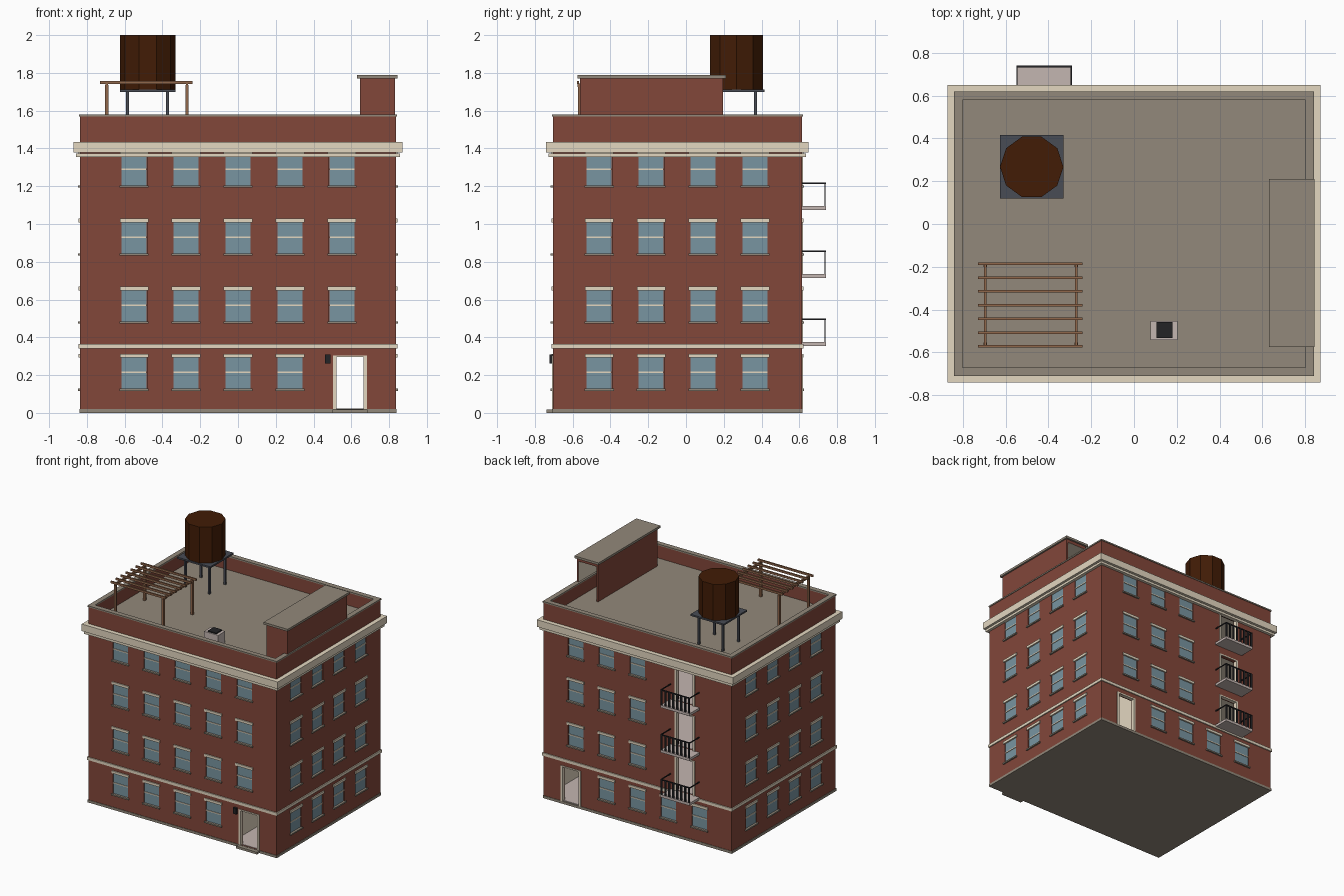
import bpy
import bmesh
from math import radians
from mathutils import Matrix

cube = bpy.data.objects.get("Cube")
if cube:
    bpy.data.objects.remove(cube, do_unlink=True)


def material(name, r, g, b):
    m = bpy.data.materials.new(name)
    m.use_nodes = True
    m.diffuse_color = (r, g, b, 1)
    m.node_tree.nodes["Principled BSDF"].inputs["Base Color"].default_value = (r, g, b, 1)
    return m


BRICK = material("brick", .225, .063, .042)
CREAM = material("cream stone", .77, .68, .53)
GREY = material("grey roofing", .29, .25, .197)
CONCRETE = material("concrete", .55, .465, .44)
GLASS = material("window glass", .19, .30, .355)
WOOD = material("pergola wood", .28, .135, .07)
TANK = material("dark tank wood", .054, .0118, .0018)
SLATE = material("slate steel", .065, .072, .09)
BLACK = material("black iron", .017, .017, .019)

# Wall planes of the building
X, FRONT, BACK = .836, -.705, .614


def part(name, mat, boxes):
    """One object made of boxes given as (x0, x1, y0, y1, z0, z1)."""
    bm = bmesh.new()
    for x0, x1, y0, y1, z0, z1 in boxes:
        mid = Matrix.Translation(((x0 + x1) / 2, (y0 + y1) / 2, (z0 + z1) / 2))
        size = Matrix.Diagonal((x1 - x0, y1 - y0, z1 - z0, 1))
        bmesh.ops.create_cube(bm, size=1, matrix=mid @ size)
    mesh = bpy.data.meshes.new(name)
    bm.to_mesh(mesh)
    bm.free()
    mesh.materials.append(mat)
    ob = bpy.data.objects.new(name, mesh)
    bpy.context.scene.collection.objects.link(ob)
    return ob


def cut(target, cutter):
    """Subtract the cutter, keeping its colour on the cut faces."""
    mod = target.modifiers.new("cut", 'BOOLEAN')
    mod.operation = 'DIFFERENCE'
    mod.solver = 'EXACT'
    mod.material_mode = 'TRANSFER'
    mod.object = cutter
    cutter.hide_render = True
    bpy.context.view_layer.objects.active = target
    bpy.ops.object.modifier_apply(modifier=mod.name)
    bpy.data.objects.remove(cutter, do_unlink=True)


def on_wall(side, u, half, d0, d1, z0, z1):
    """Box on a wall: u along the wall, d0..d1 outwards from it."""
    if side == "front":
        return (u - half, u + half, FRONT - d1, FRONT - d0, z0, z1)
    if side == "back":
        return (u - half, u + half, BACK + d0, BACK + d1, z0, z1)
    if side == "plus_x":
        return (X + d0, X + d1, u - half, u + half, z0, z1)
    return (-X - d1, -X - d0, u - half, u + half, z0, z1)


def band(out, z0, z1):
    return (-X - out, X + out, FRONT - out, BACK + out, z0, z1)


def ring(out, inner, z0, z1):
    """Four walls around the roof edge."""
    a, f, b = X + out, FRONT - out, BACK + out
    i = X - inner
    return [(-a, a, f, FRONT + inner, z0, z1), (-a, a, BACK - inner, b, z0, z1),
            (-a, -i, FRONT + inner, BACK - inner, z0, z1),
            (i, a, FRONT + inner, BACK - inner, z0, z1)]


# Window and door layout
STEP = .275
sills = (.125, .48, .84, 1.20)
floors = (.375, .735, 1.095)
DOOR_X, BALCONY_X = .593, -.42
windows = []
for row, z in enumerate(sills):
    for i in range(-2, 3):
        if row or i < 2:
            windows.append(("front", i * STEP, z))
        if (row == 0 and i < 2) or (row and i >= 0):
            windows.append(("back", i * STEP, z))
    for i in range(4):
        for side in ("plus_x", "minus_x"):
            windows.append((side, -.047 + (i - 1.5) * STEP, z))
doors = [("front", DOOR_X, .02, .295), ("back", DOOR_X, .02, .295)]
doors += [("back", BALCONY_X, z, z + .27) for z in floors]

# Brick body with window recesses, doorways, stairwell and upper rooms
body = part("brick_body", BRICK, [band(0, .01, 1.435)])
holes = [on_wall(s, u, .067, -.01, .05, z, z + .175) for s, u, z in windows]
holes += [on_wall(s, u, .074, -.06, .05, z0, z1) for s, u, z0, z1 in doors]
cut(body, part("opening_cutter", BRICK, holes))
rooms = [(.44, .81, FRONT + .03, BACK - .03, .02, 1.38)]
rooms += [(-.80, .40, FRONT + .08, BACK - .03, z, z + .30) for z in floors]
cut(body, part("room_cutter", CREAM, rooms))
part("room_floors", CONCRETE,
     [(x0, x1, y0 - .02, y1 + .02, z0 - .002, z0 + .003) for x0, x1, y0, y1, z0, _ in rooms])

# Windows
part("window_glass", GLASS,
     [on_wall(s, u, .066, -.011, -.006, z, z + .174) for s, u, z in windows])
part("window_rails", CREAM,
     [on_wall(s, u, .066, -.008, -.001, z + .085, z + .093) for s, u, z in windows])
part("window_lintels", CREAM,
     [on_wall(s, u, .076, -.004, .008, z + .168, z + .188) for s, u, z in windows])
part("window_sills", GREY,
     [on_wall(s, u, .077, -.009, .012, z - .008, z + .003) for s, u, z in windows])

# Door surrounds, step and lantern
frames = []
for s, u, z0, z1 in doors:
    for side in (-1, 1):
        frames.append(on_wall(s, u + side * .081, .009, -.02, .005, z0, z1))
    frames.append(on_wall(s, u, .09, -.02, .005, z1, z1 + .01))
part("door_frames", CREAM, frames)
part("front_step", GREY, [on_wall("front", DOOR_X, .093, -.01, .034, 0, .018)])
part("wall_lantern", BLACK, [on_wall("front", .475, .015, 0, .017, .262, .31)])

# Horizontal trim
part("plinth", GREY, [band(.004, 0, .02)])
part("belt_course", CREAM, ring(.008, .01, .342, .365))
part("cornice", CREAM, ring(.022, .01, 1.355, 1.373) + ring(.035, .01, 1.379, 1.435))

# Roof deck and parapet
DECK = 1.465
part("roof_deck", GREY, [band(-.02, 1.42, DECK)])
part("parapet", BRICK, ring(0, .03, 1.435, 1.569))
part("parapet_cap", GREY, ring(.005, .035, 1.569, 1.58))

# Stair house, open at the back
house = part("stair_house", BRICK, [(.645, .831, -.56, .196, DECK - .02, 1.77)])
cut(house, part("stair_cutter", CREAM, [(.660, .816, -.545, .25, DECK - .03, 1.745)]))
part("stair_house_roof", GREY, [(.63, .844, -.575, .211, 1.77, 1.788)])

# Roof vent
part("roof_vent", CONCRETE, [(.077, .203, -.542, -.453, DECK, 1.555)])
part("vent_grille", BLACK, [(.105, .18, -.533, -.458, 1.555, 1.564)])

# Balconies
slabs, rails = [], []
for z in floors:
    slabs.append((-.55, -.29, BACK - .005, .74, z - .02, z))
    top = z + .125
    rails.append((-.55, -.29, .731, .74, top - .008, top))
    for x in (-.55, -.296):
        rails.append((x, x + .006, BACK, .735, top - .008, top))
    for i in range(8):
        x = -.542 + i * .0349
        rails.append((x - .008, x + .008, .732, .739, z, top - .004))
part("balcony_slabs", CONCRETE, slabs)
part("balcony_railings", BLACK, rails)

# Water tower with a ten-sided tank, corners pointing along x
TX, TY = -.478, .267
bm = bmesh.new()
bmesh.ops.create_cone(bm, cap_ends=True, segments=10, radius1=.148, radius2=.148, depth=.29,
                      matrix=Matrix.Translation((TX, TY, 1.855)) @ Matrix.Rotation(radians(90), 4, 'Z'))
corner = max(v.co.x for v in bm.verts) - TX
if corner < .147:
    bmesh.ops.rotate(bm, verts=bm.verts, cent=(TX, TY, 0), matrix=Matrix.Rotation(radians(18), 3, 'Z'))
tank_mesh = bpy.data.meshes.new("water_tank")
bm.to_mesh(tank_mesh)
bm.free()
tank_mesh.materials.append(TANK)
bpy.context.scene.collection.objects.link(bpy.data.objects.new("water_tank", tank_mesh))
part("tank_platform", SLATE, [(TX - .148, TX + .148, TY - .148, TY + .148, 1.698, 1.711)])
part("tank_legs", SLATE, [(TX + i * .106 - .008, TX + i * .106 + .008,
                           TY + j * .1 - .008, TY + j * .1 + .008, DECK, 1.70)
                          for i in (-1, 1) for j in (-1, 1)])

# Pergola
posts_x, posts_y = (-.695, -.270), (-.562, -.193)
part("pergola_posts", WOOD, [(x - .009, x + .009, y - .009, y + .009, DECK, 1.736)
                             for x in posts_x for y in posts_y])
part("pergola_beams", WOOD, [(x - .006, x + .006, -.575, -.182, 1.726, 1.744) for x in posts_x])
part("pergola_rafters", WOOD, [(-.73, -.240, y - .006, y + .006, 1.740, 1.756)
                               for y in (-.572 + i * .0643 for i in range(7))])
